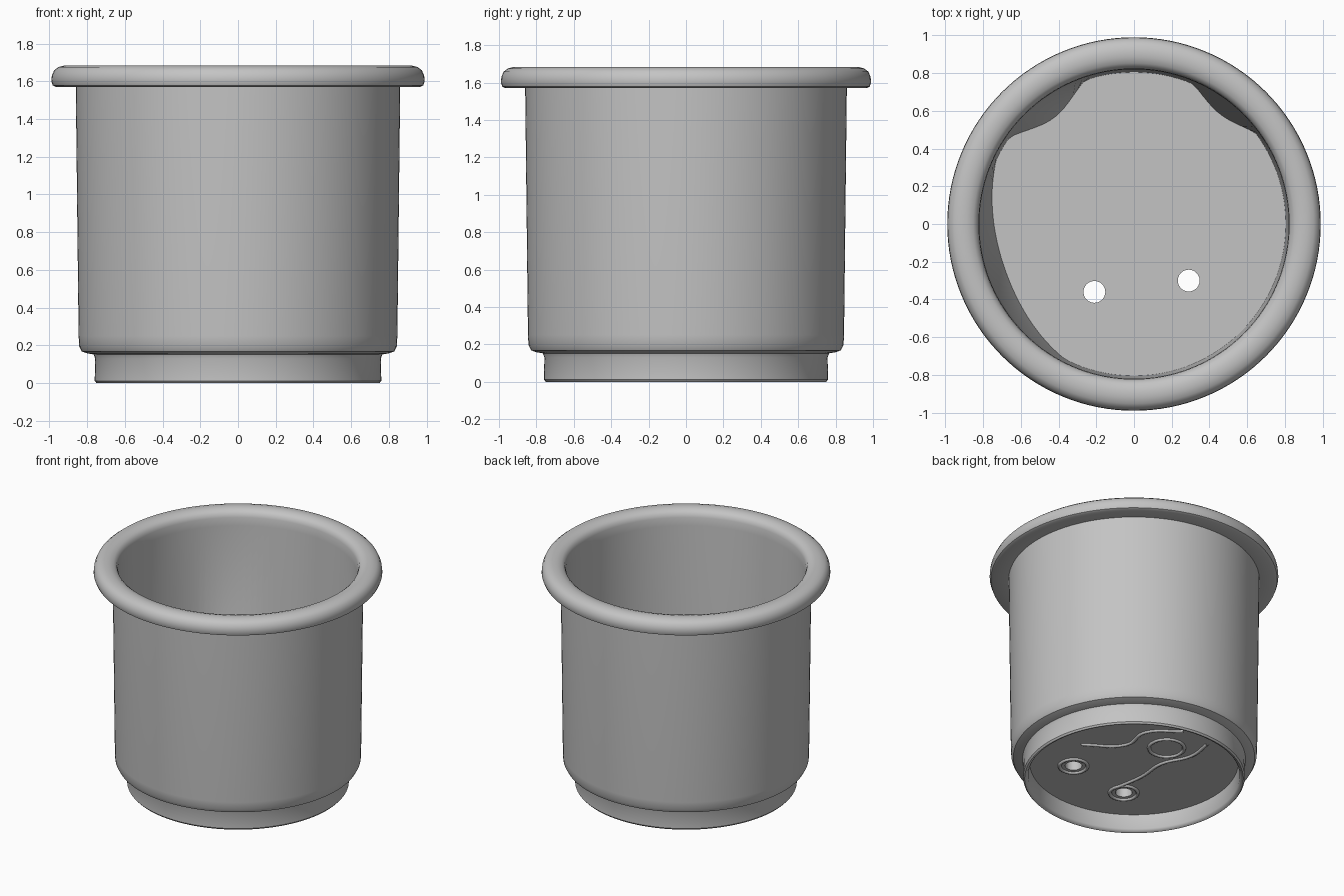
import bpy, bmesh, math
from mathutils import Vector

cube = bpy.data.objects.get("Cube")
if cube:
    bpy.data.objects.remove(cube, do_unlink=True)

SEGMENTS = 128
FLOOR_TOP, FLOOR_UNDER = 0.2, 0.125
HOLES = [(-0.21, -0.36), (0.29, -0.30)]

grey = bpy.data.materials.new("plain grey")
grey.use_nodes = True
grey.diffuse_color = (0.55, 0.55, 0.55, 1)
grey.node_tree.nodes["Principled BSDF"].inputs["Base Color"].default_value = (0.55, 0.55, 0.55, 1)


def activate(obj):
    bpy.ops.object.select_all(action='DESELECT')
    obj.select_set(True)
    bpy.context.view_layer.objects.active = obj


def corner_bulge(angle):
    """Uneven fillets where the wall meets the floor: centre, half width, depth."""
    depth = 0.0
    for centre, half, amount in ((127, 18, 0.1), (52, 15, 0.065), (199, 44, 0.08)):
        d = (math.degrees(angle) - centre + 180) % 360 - 180
        if abs(d) < half:
            depth = max(depth, amount * math.cos(d / half * math.pi / 2))
    return depth


def lathe(name, profile):
    """Turn a profile that starts and ends on the axis into a closed solid."""
    bm = bmesh.new()
    rings = []
    for r, z in profile:
        if r == 0:
            rings.append([bm.verts.new((0, 0, z))] * SEGMENTS)
            continue
        ring = []
        for i in range(SEGMENTS):
            a = math.tau * i / SEGMENTS
            rr = r - corner_bulge(a) if (r, z) == FLOOR_CORNER else r
            ring.append(bm.verts.new((rr * math.cos(a), rr * math.sin(a), z)))
        rings.append(ring)
    for low, high in zip(rings, rings[1:]):
        for i in range(SEGMENTS):
            j = (i + 1) % SEGMENTS
            corners = dict.fromkeys((low[i], low[j], high[j], high[i]))
            bm.faces.new(list(corners))
    bmesh.ops.recalc_face_normals(bm, faces=bm.faces)
    mesh = bpy.data.meshes.new(name)
    bm.to_mesh(mesh)
    bm.free()
    obj = bpy.data.objects.new(name, mesh)
    bpy.context.collection.objects.link(obj)
    mesh.materials.append(grey)
    return obj


# Pot: recessed underside, foot, body, rolled rim, inner wall, floor
FLOOR_CORNER = (0.805, FLOOR_TOP)
underside = [(0, FLOOR_UNDER), (0.715, FLOOR_UNDER)]
foot = [(0.725, 0.02), (0.735, 0.005), (0.75, 0), (0.76, 0.012), (0.757, 0.13), (0.765, 0.152)]
body = [(0.80, 0.158), (0.828, 0.168), (0.842, 0.195), (0.845, 0.25), (0.86, 1.575)]
rim = [(0.965, 1.57), (0.982, 1.578), (0.99, 1.60), (0.987, 1.63), (0.975, 1.658),
       (0.953, 1.675), (0.92, 1.684), (0.885, 1.684), (0.852, 1.674), (0.832, 1.657),
       (0.823, 1.63)]
inside = [(0.82, 1.57), (0.812, 0.45), FLOOR_CORNER, (0.6, FLOOR_TOP), (0, FLOOR_TOP)]
pot = lathe("pot", underside + foot + body + rim + inside)

# Drain holes, cut through the floor
for x, y in HOLES:
    bpy.ops.mesh.primitive_cylinder_add(vertices=24, radius=0.058, depth=0.4, location=(x, y, 0.16))
    cutter = bpy.context.object
    cutter.name = "hole_cutter"
    cutter.hide_render = True
    cutter.data.materials.append(grey)
    activate(pot)
    mod = pot.modifiers.new("drain_hole", 'BOOLEAN')
    mod.operation = 'DIFFERENCE'
    mod.solver = 'EXACT'
    mod.object = cutter
    bpy.ops.object.modifier_apply(modifier=mod.name)
    bpy.data.objects.remove(cutter, do_unlink=True)
activate(pot)
bpy.ops.object.shade_smooth_by_angle(angle=math.radians(40))


def ridge(name, points, closed=False):
    """Low rounded ridge on the underside of the floor."""
    curve = bpy.data.curves.new(name, 'CURVE')
    curve.dimensions = '3D'
    curve.bevel_depth = 0.013
    curve.bevel_resolution = 2
    curve.resolution_u = 6
    spline = curve.splines.new('BEZIER')
    spline.bezier_points.add(len(points) - 1)
    for p, (x, y) in zip(spline.bezier_points, points):
        p.co = (x, y, FLOOR_UNDER)
        p.handle_left_type = p.handle_right_type = 'AUTO'
    spline.use_cyclic_u = closed
    curve.materials.append(grey)
    obj = bpy.data.objects.new(name, curve)
    bpy.context.collection.objects.link(obj)


def circle(cx, cy, r):
    return [(cx + r * math.cos(k * math.tau / 8), cy + r * math.sin(k * math.tau / 8)) for k in range(8)]


# Raised decoration under the floor
for side, (x, y) in zip(("right", "left"), HOLES):
    ridge(side + "_hole_collar", circle(x, y, 0.095), closed=True)
ridge("underside_ring", circle(-0.04, 0.30, 0.12), closed=True)
ridge("underside_curve_left", [(0.44, -0.04), (0.2, 0.16), (0.21, 0.37), (0.02, 0.55)])
ridge("underside_curve_right", [(-0.22, 0.52), (-0.24, 0.33), (-0.15, 0.11), (-0.16, -0.1), (-0.12, -0.36)])
